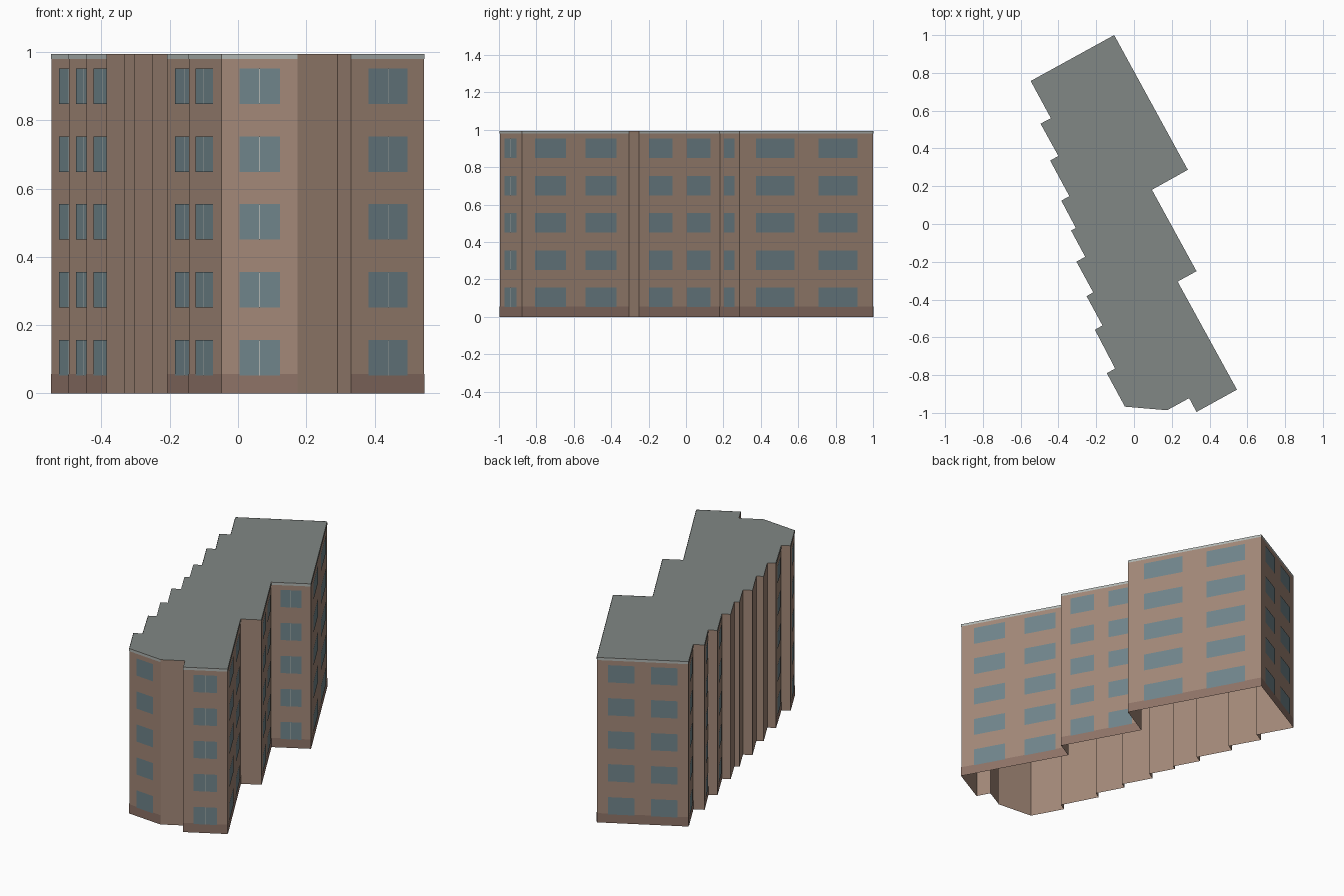
import bpy
from mathutils import Vector

if "Cube" in bpy.data.objects:
    bpy.data.objects.remove(bpy.data.objects["Cube"])

HEIGHT = 0.994
OFFSET = 0.0015

# Footprint, counter-clockwise: back wall, stepped left side, front, right side
FOOTPRINT = [
    (-0.105, 1.0), (-0.547, 0.757),
    (-0.440, 0.560), (-0.495, 0.531), (-0.400, 0.360), (-0.444, 0.336),
    (-0.342, 0.147), (-0.385, 0.124), (-0.308, -0.021), (-0.333, -0.035),
    (-0.258, -0.174), (-0.305, -0.199), (-0.216, -0.362), (-0.251, -0.382),
    (-0.167, -0.537), (-0.207, -0.560), (-0.100, -0.765), (-0.144, -0.790),
    (-0.048, -0.967), (0.175, -0.986), (0.292, -0.922), (0.331, -0.995),
    (0.545, -0.877), (0.231, -0.305), (0.331, -0.250), (0.095, 0.181),
    (0.285, 0.287),
]


def material(name, rgb):
    mat = bpy.data.materials.new(name)
    mat.diffuse_color = (*rgb, 1)
    mat.use_nodes = True
    mat.node_tree.nodes["Principled BSDF"].inputs["Base Color"].default_value = mat.diffuse_color
    return mat


def mesh_object(name, verts, faces, mat):
    mesh = bpy.data.meshes.new(name)
    mesh.from_pydata(verts, [], faces)
    mesh.materials.append(mat)
    mesh.update()
    obj = bpy.data.objects.new(name, mesh)
    bpy.context.collection.objects.link(obj)


class Panels:
    """Collects flat rectangles laid just outside the walls."""

    def __init__(self):
        self.verts, self.faces = [], []

    def add(self, a, b, t0, t1, z0, z1, out):
        d = b - a
        n = Vector((d.y, -d.x)).normalized() * out
        p, q = a + d * t0 + n, a + d * t1 + n
        i = len(self.verts)
        self.verts += [(p.x, p.y, z0), (q.x, q.y, z0), (q.x, q.y, z1), (p.x, p.y, z1)]
        self.faces.append((i, i + 1, i + 2, i + 3))


points = [Vector(p) for p in FOOTPRINT]
count = len(points)
walls, plinth, trim, windows, mullions = (Panels() for _ in range(5))

for i, a in enumerate(points):
    b = points[(i + 1) % count]
    length = (b - a).length
    walls.add(a, b, 0, 1, 0, HEIGHT, 0)
    # Short return walls stay plain
    if length < 0.19:
        continue
    plinth.add(a, b, 0, 1, 0, 0.056, OFFSET)
    trim.add(a, b, 0, 1, 0.979, HEIGHT, OFFSET)
    # One window on narrow walls, two on long ones, five storeys
    single = length < 0.4
    bays = [(0.235, 0.765)] if single else [(0.12, 0.41), (0.59, 0.88)]
    for floor in range(5):
        z = 0.052 + floor * 0.199
        for t0, t1 in bays:
            windows.add(a, b, t0, t1, z, z + 0.104, 2 * OFFSET)
        if single:
            half = 0.0015 / length
            mullions.add(a, b, 0.5 - half, 0.5 + half, z, z + 0.104, 3 * OFFSET)

wall_mat = material("wall_brown", (0.36, 0.245, 0.185))
plinth_mat = material("plinth_brown", (0.27, 0.17, 0.135))
trim_mat = material("trim_grey", (0.43, 0.46, 0.44))
glass_mat = material("window_blue", (0.16, 0.23, 0.255))
roof_mat = material("roof_grey", (0.22, 0.245, 0.235))

# Outer shell, open at the bottom
mesh_object("walls", walls.verts, walls.faces, wall_mat)
mesh_object("roof", [(p.x, p.y, HEIGHT) for p in points], [tuple(range(count))], roof_mat)

# Facade details
mesh_object("plinth", plinth.verts, plinth.faces, plinth_mat)
mesh_object("roof_trim", trim.verts, trim.faces, trim_mat)
mesh_object("windows", windows.verts, windows.faces, glass_mat)
mesh_object("window_mullions", mullions.verts, mullions.faces, trim_mat)
